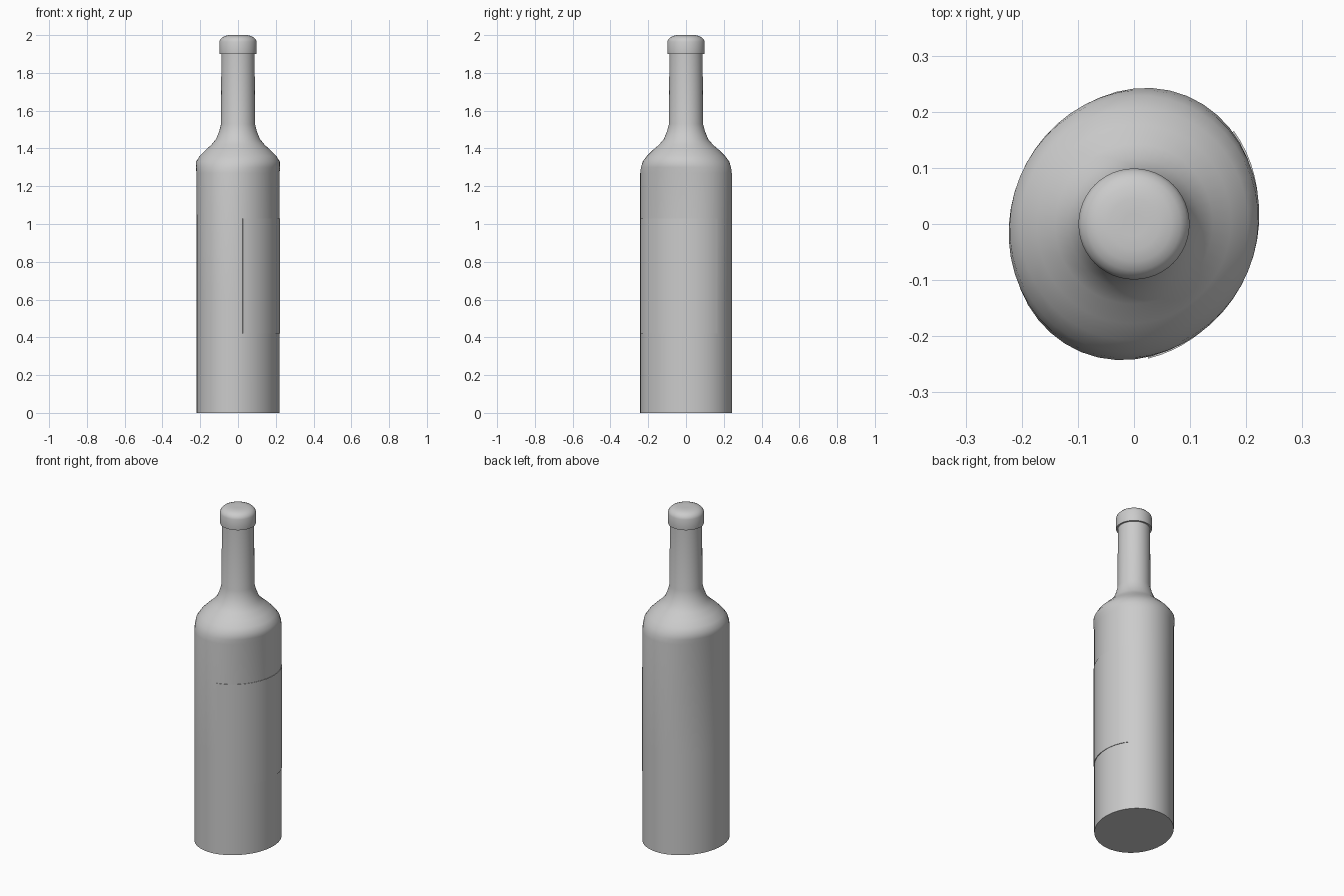
import bpy, bmesh
from math import sin, cos, pi, radians, hypot

if "Cube" in bpy.data.objects:
    bpy.data.objects.remove(bpy.data.objects["Cube"])

TILT = radians(67.5)   # direction of the long axis of the oval body
SEG = 48


def oval(phi, a, b, z):
    """Point at polar angle phi on a tilted oval with half-axes a and b."""
    t = phi - TILT
    r = a * b / hypot(b * cos(t), a * sin(t))
    return (r * cos(phi), r * sin(phi), z)


def finish(name, bm):
    bmesh.ops.recalc_face_normals(bm, faces=bm.faces[:])
    mesh = bpy.data.meshes.new(name)
    bm.to_mesh(mesh)
    bm.free()
    ob = bpy.data.objects.new(name, mesh)
    bpy.context.collection.objects.link(ob)
    bpy.ops.object.select_all(action='DESELECT')
    ob.select_set(True)
    bpy.context.view_layer.objects.active = ob
    bpy.ops.object.shade_smooth_by_angle(angle=radians(40))
    return ob


def loft(name, profile):
    """Skin a stack of oval rings (z, a, b) and close both ends."""
    bm = bmesh.new()
    rings = [[bm.verts.new(oval(2 * pi * i / SEG, a, b, z)) for i in range(SEG)]
             for z, a, b in profile]
    for lo, hi in zip(rings, rings[1:]):
        for i in range(SEG):
            j = (i + 1) % SEG
            bm.faces.new((lo[i], lo[j], hi[j], hi[i]))
    bm.faces.new(rings[0][::-1])
    bm.faces.new(rings[-1])
    return finish(name, bm)


# Glass: oval body blending through the shoulder into a round neck
loft("bottle_body", [
    (0.0, 0.247, 0.214), (0.60, 0.247, 0.214), (1.27, 0.247, 0.215),
    (1.30, 0.242, 0.220), (1.33, 0.231, 0.220), (1.36, 0.208, 0.202),
    (1.39, 0.178, 0.172), (1.42, 0.143, 0.140), (1.45, 0.117, 0.116),
    (1.49, 0.101, 0.100), (1.53, 0.09, 0.09), (1.91, 0.088, 0.088)])

# Cap: short collar with a domed top
loft("cap", [(z, r, r) for z, r in [
    (1.90, 0.098), (1.91, 0.099), (1.965, 0.099), (1.978, 0.094),
    (1.989, 0.083), (1.996, 0.067), (2.0, 0.045), (2.0, 0.02)]])

# Label: thin raised patch wrapped round the right-hand side
bm = bmesh.new()
N, Z0, Z1 = 24, 0.42, 1.03
sections = []
for i in range(N + 1):
    phi = radians(-84 + 127 * i / N)
    sections.append([bm.verts.new(oval(phi, 0.247 + d, 0.214 + d, z))
                     for d, z in ((-0.004, Z0), (0.003, Z0), (0.003, Z1), (-0.004, Z1))])
for s, t in zip(sections, sections[1:]):
    for k in range(4):
        m = (k + 1) % 4
        bm.faces.new((s[k], t[k], t[m], s[m]))
bm.faces.new(sections[0])
bm.faces.new(sections[-1][::-1])
finish("label", bm)
